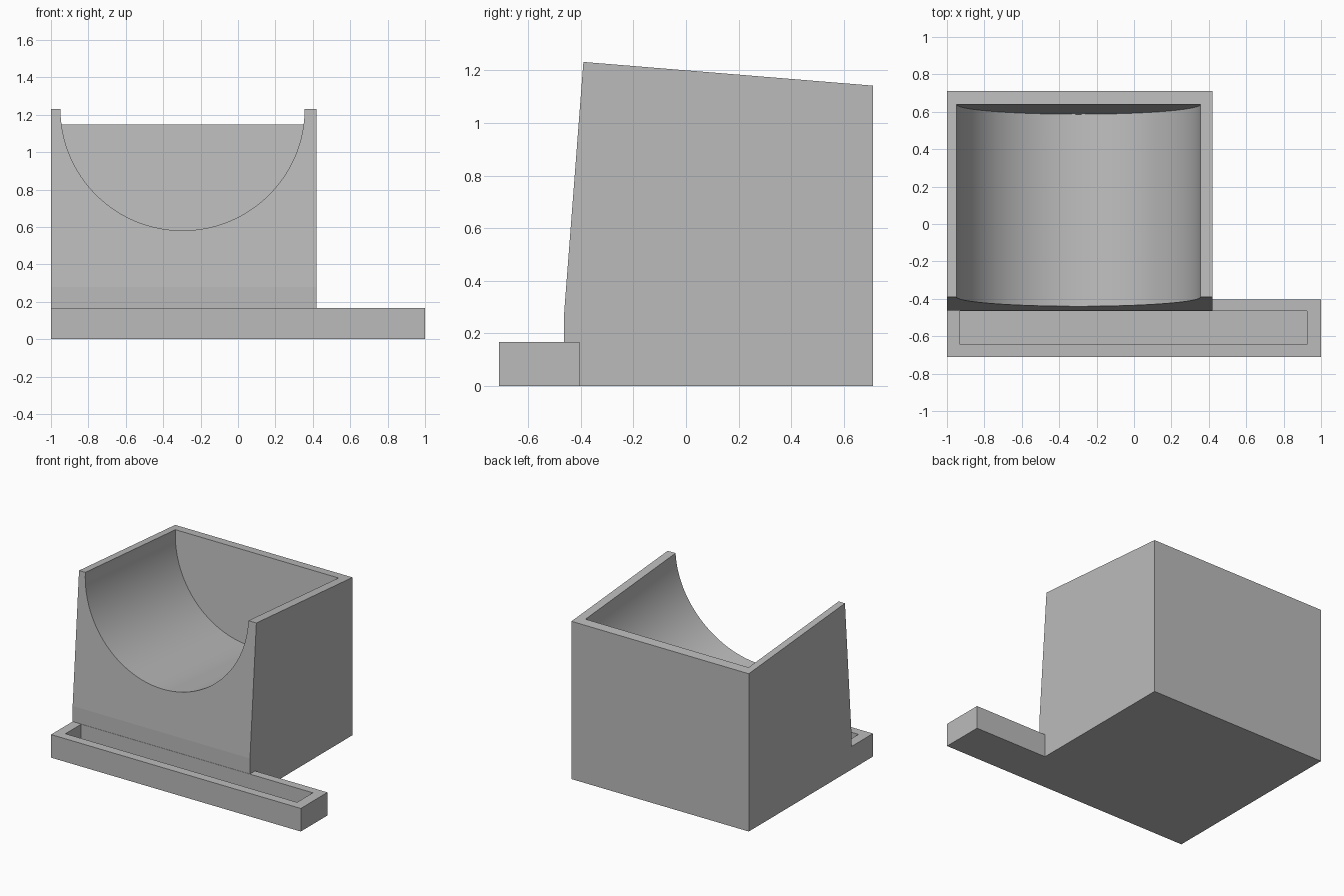
import bpy, bmesh, math
from mathutils import Vector

if "Cube" in bpy.data.objects:
    bpy.data.objects.remove(bpy.data.objects["Cube"], do_unlink=True)

grey = bpy.data.materials.new("plain_grey")
grey.use_nodes = True
grey.diffuse_color = (0.5, 0.5, 0.5, 1)
grey.node_tree.nodes["Principled BSDF"].inputs["Base Color"].default_value = (0.5, 0.5, 0.5, 1)


def extrude_x(name, profile, x0, x1):
    """Solid from a (y, z) side profile swept between two x positions."""
    bm = bmesh.new()
    face = bm.faces.new([bm.verts.new((x0, y, z)) for y, z in profile])
    swept = bmesh.ops.extrude_face_region(bm, geom=[face])["geom"]
    bmesh.ops.translate(bm, vec=(x1 - x0, 0, 0),
                        verts=[v for v in swept if isinstance(v, bmesh.types.BMVert)])
    bmesh.ops.recalc_face_normals(bm, faces=bm.faces)
    mesh = bpy.data.meshes.new(name)
    bm.to_mesh(mesh)
    bm.free()
    mesh.materials.append(grey)
    obj = bpy.data.objects.new(name, mesh)
    bpy.context.collection.objects.link(obj)
    return obj


def box(name, x0, x1, y0, y1, z0, z1):
    return extrude_x(name, [(y0, z0), (y1, z0), (y1, z1), (y0, z1)], x0, x1)


def combine(target, tool, operation):
    """Apply a boolean and discard the tool object."""
    mod = target.modifiers.new(operation, 'BOOLEAN')
    mod.operation, mod.solver, mod.object = operation, 'EXACT', tool
    bpy.context.view_layer.objects.active = target
    bpy.ops.object.modifier_apply(modifier=mod.name)
    bpy.data.objects.remove(tool, do_unlink=True)


# Block with a leaning front and a sloping top
block = extrude_x("cradle_stand", [(-0.463, 0), (0.71, 0), (0.71, 1.142),
                                   (-0.39, 1.232), (-0.463, 0.28)], -1, 0.42)

# Half-round cradle, running parallel to the sloping top and closed at the back
tilt, length = math.atan2(0.09, 1.1), 1.6
forward = Vector((0, -math.cos(tilt), math.sin(tilt)))
back_centre = Vector((-0.2965, 0.64, 1.148))
bpy.ops.mesh.primitive_cylinder_add(vertices=128, radius=0.653, depth=length,
                                    location=back_centre + forward * length / 2,
                                    rotation=(math.pi / 2 - tilt, 0, 0))
cradle_cutter = bpy.context.object
cradle_cutter.data.materials.append(grey)
combine(block, cradle_cutter, 'DIFFERENCE')

# Long front tray with a recessed trough
tray = box("tray", -1, 1, -0.71, -0.405, 0, 0.167)
combine(tray, box("trough_cutter", -0.93, 0.925, -0.645, -0.465, 0.035, 0.3), 'DIFFERENCE')
combine(block, tray, 'UNION')

# Smooth cradle, crisp edges
bpy.ops.object.select_all(action='DESELECT')
block.select_set(True)
bpy.context.view_layer.objects.active = block
bpy.ops.object.shade_smooth_by_angle(angle=math.radians(3.5))
